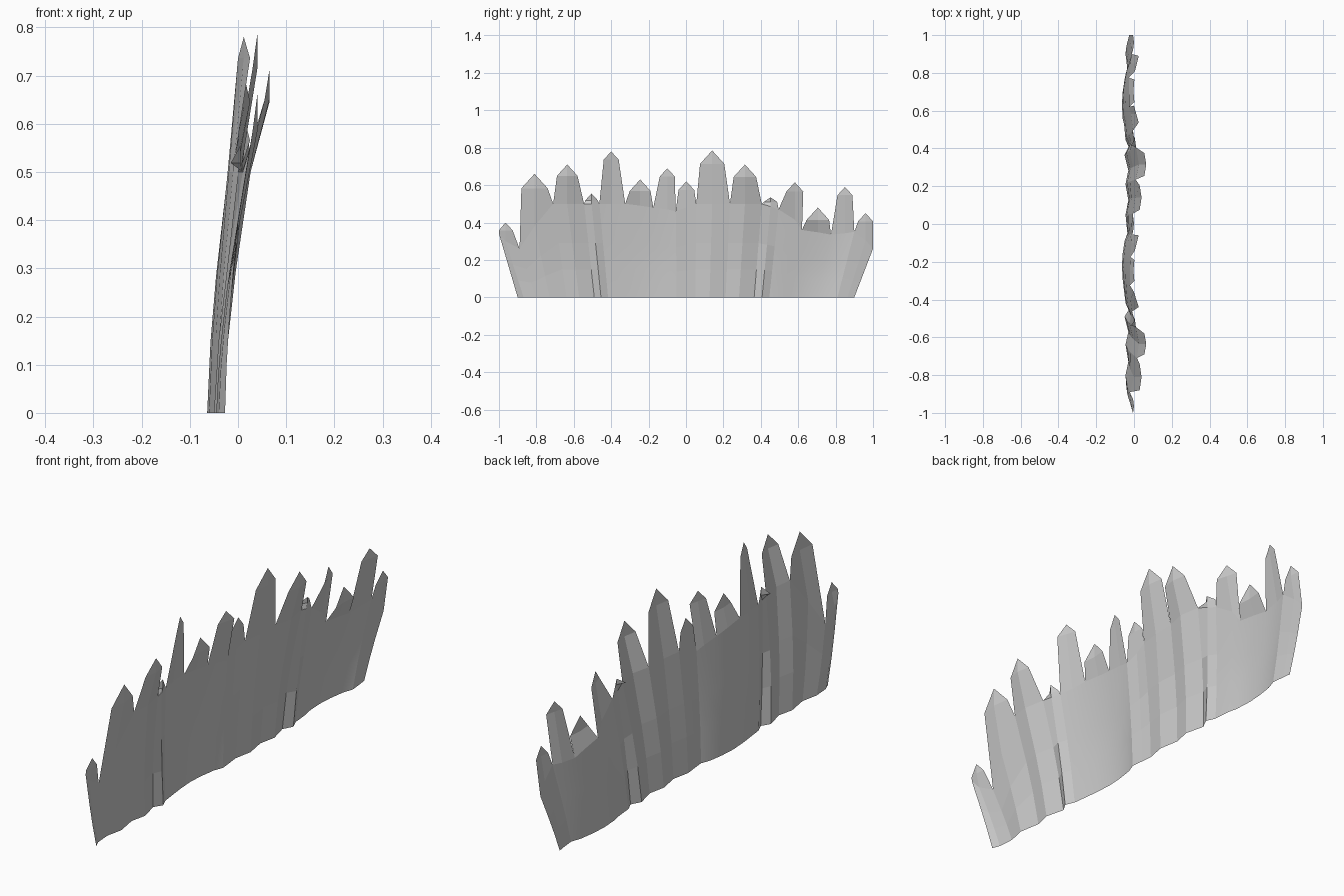
import bpy
import bmesh

cube = bpy.data.objects.get("Cube")
if cube:
    bpy.data.objects.remove(cube, do_unlink=True)

# Material
grey = bpy.data.materials.new("plain grey")
grey.use_nodes = True
color = (0.6, 0.6, 0.6, 1)
grey.diffuse_color = color
grey.node_tree.nodes["Principled BSDF"].inputs["Base Color"].default_value = color

# Valleys between blades: position along the row, height
valleys = [(-1.0, .34), (-.89, .26), (-.71, .50), (-.545, .50), (-.463, .50),
           (-.325, .50), (-.175, .48), (-.055, .46), (.055, .50), (.235, .50),
           (.405, .50), (.495, .47), (.62, .36), (.775, .335), (.90, .35), (1.0, .26)]

# Blades: tip position, tip height, half width at the shoulder
blades = [(-.965, .40, .038), (-.81, .66, .07), (-.635, .71, .055), (-.505, .555, .033),
          (-.40, .78, .04), (-.245, .63, .055), (-.10, .69, .04), (.002, .62, .042),
          (.14, .785, .065), (.315, .71, .06), (.452, .535, .035), (.582, .615, .045),
          (.705, .48, .06), (.85, .59, .04), (.96, .45, .04)]

# Repeating wave of the row: foot of the valley, foot of the rib, tip,
# and how far the left and right shoulders stand off from the tip
wave = [(-.045, -.03, .04, -.01, -.01), (-.045, -.03, .065, -.01, -.01),
        (-.05, -.028, .005, -.02, -.015), (-.045, -.052, .012, .013, -.012),
        (-.06, -.064, -.003, .005, .005), (-.06, -.05, .015, -.01, .01),
        (-.035, -.04, 0, -.005, -.005)]

LEVELS = (0, .3, .58, 1)


def column(y, top, foot_x, tip_x, tip_z):
    """Vertical run of points fanning out and curving towards a tip."""
    return [(foot_x + (tip_x - foot_x) * (t * top / tip_z) ** 1.5, y * (.9 + .1 * t), t * top)
            for t in LEVELS]


def valley_column(i):
    """Crease shared by neighbouring blades, leaning with their average."""
    near = [j for j in (i - 1, i) if 0 <= j < len(blades)]
    tip_x = sum(wave[(j - 1) % len(wave)][2] for j in near) / len(near)
    tip_z = sum(blades[j][1] for j in near) / len(near)
    foot_x = wave[(i - 1) % len(wave)][0] if i else -.027
    return column(*valleys[i], foot_x, tip_x, tip_z)


bm = bmesh.new()
for i, (y, tip_z, half) in enumerate(blades):
    phase = (i - 1) % len(wave)
    _, foot_x, tip_x, left_dx, right_dx = wave[phase]
    z0, z1 = valleys[i][1], valleys[i + 1][1]
    shoulder = tip_z - min(half * 1.1, (tip_z - max(z0, z1)) * .7)

    left = valley_column(i)
    right = valley_column(i + 1)
    mid = column(y, (z0 + z1) / 2, foot_x, tip_x, tip_z)
    left.append((tip_x + left_dx, max(y - half, -1), shoulder))
    mid.append((tip_x, y, shoulder))
    right.append((tip_x + right_dx, min(y + half, 1), shoulder))

    columns = [[bm.verts.new(p) for p in col] for col in (left, mid, right)]
    tip = bm.verts.new((tip_x, y, tip_z))
    for a, b in zip(columns, columns[1:]):
        for k in range(len(LEVELS)):
            face = bm.faces.new((a[k], b[k], b[k + 1], a[k + 1]))
            # The softer stretches of the row are smooth below the blade tops
            face.smooth = phase in (3, 4, 5) and k < len(LEVELS) - 1
        bm.faces.new((a[-1], b[-1], tip))

# Weld neighbouring blades into one sheet
bmesh.ops.remove_doubles(bm, verts=bm.verts, dist=.0005)
mesh = bpy.data.meshes.new("blade_row")
bm.to_mesh(mesh)
bm.free()
mesh.materials.append(grey)
row = bpy.data.objects.new("blade_row", mesh)
bpy.context.collection.objects.link(row)
